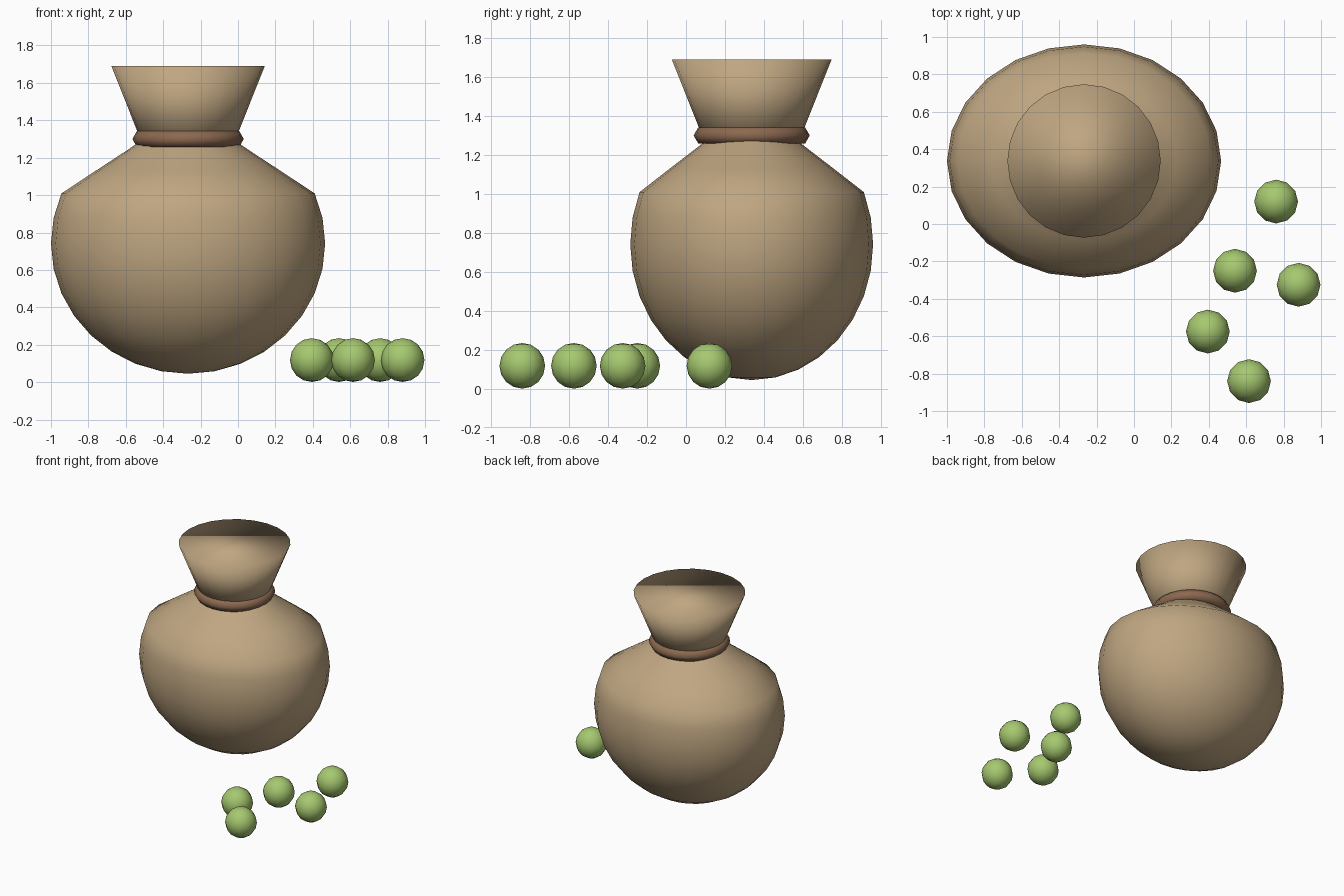
import bpy

if "Cube" in bpy.data.objects:
    bpy.data.objects.remove(bpy.data.objects["Cube"])

SACK_X, SACK_Y = -0.267, 0.337


def material(name, rgb):
    mat = bpy.data.materials.new(name)
    mat.diffuse_color = (*rgb, 1.0)
    mat.use_nodes = True
    mat.node_tree.nodes["Principled BSDF"].inputs["Base Color"].default_value = mat.diffuse_color
    return mat


def finish(name, mat):
    obj = bpy.context.object
    obj.name = name
    obj.data.materials.append(mat)
    bpy.ops.object.shade_smooth()
    return obj


cloth = material("cloth", (0.52, 0.38, 0.22))
cord = material("cord", (0.26, 0.14, 0.08))
green = material("green", (0.38, 0.58, 0.16))

# Sack body: squashed sphere, gathered inward towards the neck
bpy.ops.mesh.primitive_uv_sphere_add(segments=24, ring_count=16, radius=1,
                                     location=(SACK_X, SACK_Y, 0.742))
sack = finish("sack_body", cloth)
for v in sack.data.vertices:
    v.co.x *= 0.733
    v.co.y *= 0.623
    v.co.z *= 0.697
    if v.co.z > 0.27:
        pinch = 1 - 1.6 * (v.co.z - 0.27)
        v.co.x *= pinch
        v.co.y *= pinch

# Flared, closed mouth of the sack
bpy.ops.mesh.primitive_cone_add(vertices=24, radius1=0.235, radius2=0.41, depth=0.44,
                                location=(SACK_X, SACK_Y, 1.47))
finish("sack_mouth", cloth)

# Cord tied around the neck
bpy.ops.mesh.primitive_torus_add(major_segments=24, minor_segments=6,
                                 major_radius=0.25, minor_radius=0.048,
                                 location=(SACK_X, SACK_Y, 1.30))
finish("neck_cord", cord)

# Loose round seeds on the ground beside the sack
seeds = [(0.76, 0.12), (0.54, -0.25), (0.88, -0.325), (0.395, -0.575), (0.615, -0.84)]
for i, (x, y) in enumerate(seeds, 1):
    bpy.ops.mesh.primitive_uv_sphere_add(segments=12, ring_count=8, radius=0.117,
                                         location=(x, y, 0.118))
    finish(f"seed_{i}", green)
